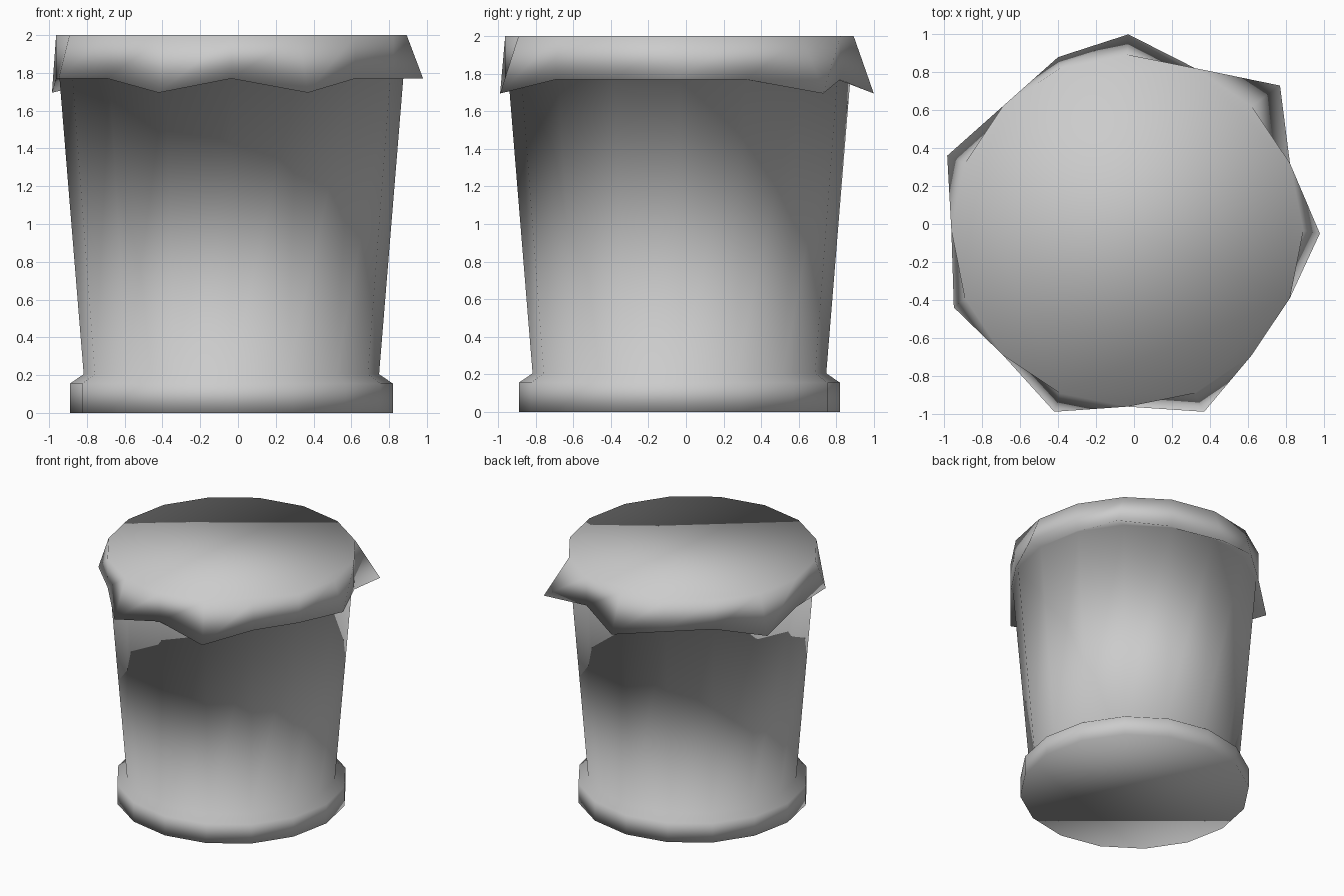
import bpy, bmesh, math

if "Cube" in bpy.data.objects:
    bpy.data.objects.remove(bpy.data.objects["Cube"])

SIDES = 16
CX = CY = -0.035

bm = bmesh.new()


def ring(r, z, overrides=None):
    verts = []
    for i in range(SIDES):
        a = 2 * math.pi * i / SIDES
        co = (CX + r * math.cos(a), CY + r * math.sin(a), z)
        verts.append(bm.verts.new((overrides or {}).get(i, co)))
    return verts


# corners of the cloth that flare outward from the rim
flares = {
    0: (0.98, -0.05, 1.77),
    2: (0.77, 0.73, 1.695),
    4: (-0.03, 1.00, 1.695),
    5: (-0.40, 0.88, 1.77),
    7: (-0.985, 0.36, 1.695),
    9: (-0.95, -0.44, 1.77),
    11: (-0.42, -0.99, 1.695),
    13: (0.37, -0.99, 1.695),
}

# foot, tapered body, underside of cloth, cloth skirt, flat top
rings = [
    ring(0.855, 0.0),
    ring(0.855, 0.155),
    ring(0.782, 0.205),
    ring(0.91, 1.77),
    ring(0.928, 1.77, flares),
    ring(0.928, 2.0),
]
for low, high in zip(rings, rings[1:]):
    for i in range(SIDES):
        j = (i + 1) % SIDES
        bm.faces.new((low[i], low[j], high[j], high[i]))
bm.faces.new(rings[0][::-1])
bm.faces.new(rings[-1])

# the whole jar shares one smooth skin
for f in bm.faces:
    f.smooth = True
mesh = bpy.data.meshes.new("covered_jar")
bm.to_mesh(mesh)
bm.free()
bpy.context.collection.objects.link(bpy.data.objects.new("covered_jar", mesh))
